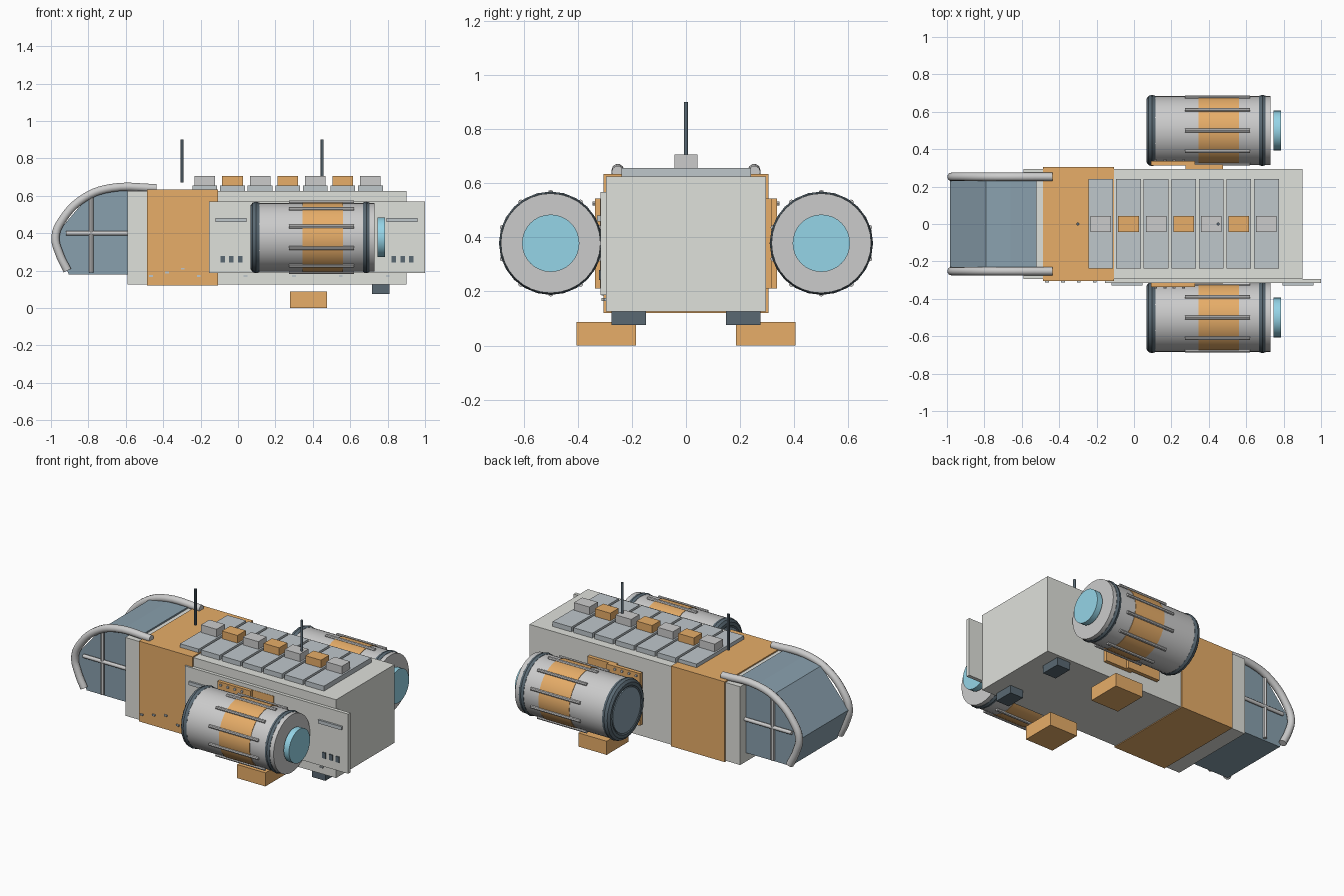
import bpy, bmesh
from math import pi, sin, cos
from mathutils import Vector

if "Cube" in bpy.data.objects:
    bpy.data.objects.remove(bpy.data.objects["Cube"])


def mat(name, r, g, b):
    m = bpy.data.materials.new(name)
    m.diffuse_color = (r, g, b, 1)
    m.use_nodes = True
    m.node_tree.nodes["Principled BSDF"].inputs["Base Color"].default_value = m.diffuse_color
    return m


ORANGE = mat("orange_paint", 0.80, 0.42, 0.14)
DARK = mat("dark_rubber", 0.10, 0.14, 0.17)
GLASS = mat("tinted_glass", 0.25, 0.35, 0.42)
BLUE = mat("thruster_glow", 0.30, 0.66, 0.80)
HULL = mat("hull_paint", 0.74, 0.75, 0.71)
SLATE = mat("slate_panel", 0.52, 0.57, 0.60)


def finish(o, name, m, smooth=False):
    o.name = name
    if m:
        o.data.materials.append(m)
    if smooth:
        bpy.ops.object.shade_smooth_by_angle()
    return o


def box(name, x, y, z, m=None):
    """Box from (min, max) pairs."""
    bpy.ops.mesh.primitive_cube_add(size=1)
    o = bpy.context.object
    for v in o.data.vertices:
        v.co = [(a + b) / 2 + c * (b - a) for (a, b), c in zip((x, y, z), v.co)]
    return finish(o, name, m)


def rod(name, a, b, r, m=None, n=32):
    """Cylinder between two points."""
    a, b = Vector(a), Vector(b)
    d = b - a
    bpy.ops.mesh.primitive_cylinder_add(vertices=n, radius=r, depth=d.length, location=(a + b) / 2)
    o = bpy.context.object
    o.rotation_euler = d.to_track_quat('Z', 'Y').to_euler()
    return finish(o, name, m, True)


def ring(name, x, y, z, R, r, m):
    bpy.ops.mesh.primitive_torus_add(location=(x, y, z), rotation=(0, pi / 2, 0), major_radius=R,
                                     minor_radius=r, major_segments=24, minor_segments=10)
    return finish(bpy.context.object, name, m, True)


def span(s, a, b):
    """Y range on side s."""
    return tuple(sorted((s * a, s * b)))


# Hull, orange collar
box("hull", (-0.59, 0.90), (-0.295, 0.295), (0.125, 0.625), HULL)
box("collar", (-0.487, -0.108), (-0.305, 0.305), (0.12, 0.633), ORANGE)

# Cockpit glass extruded from a side profile
profile = [(-0.52, 0.18), (-0.905, 0.18), (-0.985, 0.38), (-0.79, 0.61), (-0.66, 0.632), (-0.52, 0.635)]
bm = bmesh.new()
f = bm.faces.new([bm.verts.new((x, -0.235, z)) for x, z in profile])
ext = bmesh.ops.extrude_face_region(bm, geom=[f])
bmesh.ops.translate(bm, vec=(0, 0.47, 0), verts=[v for v in ext["geom"] if isinstance(v, bmesh.types.BMVert)])
bmesh.ops.recalc_face_normals(bm, faces=bm.faces)
me = bpy.data.meshes.new("cockpit_glass")
bm.to_mesh(me)
glass = bpy.data.objects.new("cockpit_glass", me)
bpy.context.collection.objects.link(glass)
me.materials.append(GLASS)

# Bent rails and window cross bars
path = [(-0.435, 0.641), (-0.68, 0.641), (-0.82, 0.59), (-0.94, 0.47), (-0.976, 0.38), (-0.955, 0.29), (-0.912, 0.20)]
for s in (-1, 1):
    cu = bpy.data.curves.new("cockpit_rail", 'CURVE')
    cu.dimensions = '3D'
    cu.bevel_depth = 0.023
    cu.bevel_resolution = 3
    cu.use_fill_caps = True
    cu.resolution_u = 5
    sp = cu.splines.new('BEZIER')
    sp.bezier_points.add(len(path) - 1)
    for p, (x, z) in zip(sp.bezier_points, path):
        p.co = (x, s * 0.252, z)
        p.handle_left_type = p.handle_right_type = 'AUTO'
    bpy.context.collection.objects.link(bpy.data.objects.new("cockpit_rail", cu))
    rod("window_post", (-0.785, s * 0.245, 0.19), (-0.785, s * 0.245, 0.605), 0.012, n=12)
    rod("window_bar", (-0.92, s * 0.245, 0.4), (-0.59, s * 0.245, 0.4), 0.012, n=12)

# Side plate with slots and vents, front side only
box("side_plate", (-0.155, 1.0), (-0.316, -0.293), (0.187, 0.568), HULL)
for x0, x1 in ((-0.12, 0.045), (0.795, 0.96)):
    box("plate_slot", (x0, x1), (-0.328, -0.314), (0.459, 0.481), SLATE)
for x in (-0.082, -0.035, 0.013, 0.833, 0.88, 0.927):
    box("plate_vent", (x - 0.012, x + 0.012), (-0.322, -0.314), (0.242, 0.279), DARK)
for x, z in ((-0.465, 0.17), (-0.38, 0.19), (-0.295, 0.21), (-0.21, 0.17), (0.04, 0.17), (0.30, 0.17), (0.55, 0.17), (0.80, 0.17)):
    y = -0.303 if x < -0.1 else -0.293
    box("hull_bolt", (x - 0.01, x + 0.01), (y - 0.01, y + 0.01), (z - 0.005, z + 0.005), SLATE)

# Roof panels, each carrying a small block
for i in range(7):
    x = -0.177 + 0.1475 * i
    box("roof_panel", (x - 0.066, x + 0.066), (-0.238, 0.24), (0.62, 0.656), SLATE)
    box("roof_block", (x - 0.055, x + 0.055), (-0.042, 0.042), (0.655, 0.705), ORANGE if i % 2 else None)

# Antennas
for x, z in ((-0.30, 0.67), (0.45, 0.66)):
    rod("antenna", (x, 0, z), (x, 0, 0.90), 0.008, DARK, 12)

# Engines, brackets and feet on both sides
EZ = 0.378
for s in (-1, 1):
    ey = s * 0.5
    rod("engine_body", (0.085, ey, EZ), (0.73, ey, EZ), 0.184)
    rod("engine_band", (0.345, ey, EZ), (0.562, ey, EZ), 0.187, ORANGE)
    rod("engine_intake_rim", (0.078, ey, EZ), (0.10, ey, EZ), 0.165, DARK)
    rod("engine_intake", (0.068, ey, EZ), (0.09, ey, EZ), 0.14, GLASS)
    rod("engine_glow", (0.747, ey, EZ), (0.785, ey, EZ), 0.106, BLUE)
    ring("engine_front_ring", 0.096, ey, EZ, 0.160, 0.031, DARK)
    ring("engine_rear_ring", 0.686, ey, EZ, 0.163, 0.028, DARK)
    for k in range(10):
        a = pi / 10 + k * pi / 5
        y, z = ey + 0.187 * cos(a), EZ + 0.187 * sin(a)
        rod("engine_rod", (0.273, y, z), (0.62, y, z), 0.01, n=8)
    box("engine_bracket", (0.09, 0.325), span(s, 0.312, 0.337), (0.21, 0.543), ORANGE)
    box("bracket_base", (0.275, 0.475), span(s, 0.29, 0.318), (0.21, 0.543), ORANGE)
    for x in (0.115, 0.165, 0.215, 0.265):
        rod("bracket_bolt", (x, s * 0.33, 0.525), (x, s * 0.345, 0.525), 0.008, None, 8)
    box("landing_foot", (0.277, 0.477), span(s, 0.185, 0.405), (0, 0.087), ORANGE)
    box("rear_pad", (0.716, 0.81), span(s, 0.147, 0.275), (0.075, 0.13), DARK)
